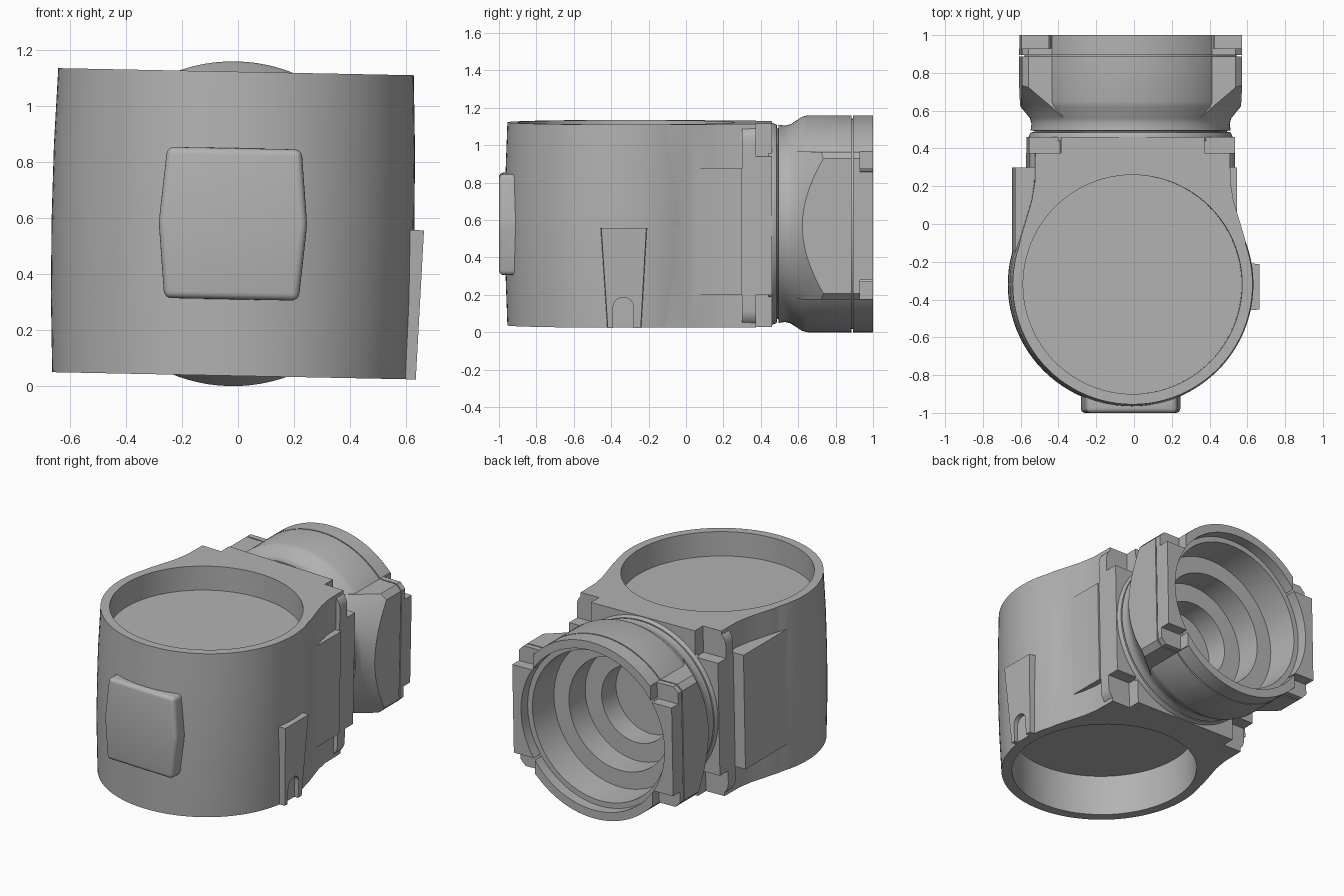
import bpy, bmesh, math
from mathutils import Matrix, Vector

if "Cube" in bpy.data.objects:
    bpy.data.objects.remove(bpy.data.objects["Cube"], do_unlink=True)

grey = bpy.data.materials.new("plain grey")
grey.use_nodes = True
colour = (0.45, 0.45, 0.45, 1)
grey.diffuse_color = colour
grey.node_tree.nodes["Principled BSDF"].inputs["Base Color"].default_value = colour


def finish(name, bm):
    bmesh.ops.recalc_face_normals(bm, faces=bm.faces)
    mesh = bpy.data.meshes.new(name)
    bm.to_mesh(mesh)
    bm.free()
    mesh.materials.append(grey)
    ob = bpy.data.objects.new(name, mesh)
    bpy.context.collection.objects.link(ob)
    return ob


def lathe(name, profile, axis, offset=0, closed=False, steps=96):
    """Turn (position along axis, radius) points about the z or y axis."""
    bm = bmesh.new()
    vs = [bm.verts.new((r, 0, t) if axis == "z" else (r, t, 0)) for t, r in profile]
    es = [bm.edges.new(p) for p in zip(vs, vs[1:])]
    if closed:
        es.append(bm.edges.new((vs[-1], vs[0])))
    bmesh.ops.spin(bm, geom=vs + es, cent=(0, 0, 0), angle=math.tau, steps=steps,
                   axis=(0, 0, 1) if axis == "z" else (0, 1, 0))
    bmesh.ops.remove_doubles(bm, verts=bm.verts, dist=1e-4)
    bmesh.ops.translate(bm, verts=bm.verts, vec=(0, offset, 0))
    return finish(name, bm)


def prism(name, outline, lo, hi, axis, bevel=0, along=False, segments=4):
    """Extrude an outline; bevel all edges, or only those along the axis."""
    place = {"x": lambda a, b, t: (t, a, b), "y": lambda a, b, t: (a, t, b),
             "z": lambda a, b, t: (a, b, t)}[axis]
    bm = bmesh.new()
    base = bm.faces.new([bm.verts.new(place(a, b, lo)) for a, b in outline])
    ext = bmesh.ops.extrude_face_region(bm, geom=[base])["geom"]
    shift = Vector(place(0, 0, hi - lo))
    bmesh.ops.translate(bm, vec=shift, verts=[v for v in ext if isinstance(v, bmesh.types.BMVert)])
    bmesh.ops.recalc_face_normals(bm, faces=bm.faces)
    if bevel:
        d = shift.normalized()
        edges = [e for e in bm.edges if not along or
                 abs((e.verts[0].co - e.verts[1].co).normalized().dot(d)) > 0.99]
        bmesh.ops.bevel(bm, geom=edges, offset=bevel, segments=segments, profile=0.5,
                        affect="EDGES", clamp_overlap=True)
    return finish(name, bm)


def rect(a0, a1, b0, b1):
    return [(a0, b0), (a1, b0), (a1, b1), (a0, b1)]


def combine(target, other, operation, keep=False):
    mod = target.modifiers.new("combine", "BOOLEAN")
    mod.operation, mod.object, mod.solver = operation, other, "EXACT"
    bpy.context.view_layer.objects.active = target
    bpy.ops.object.modifier_apply(modifier=mod.name)
    if not keep:
        bpy.data.objects.remove(other, do_unlink=True)


def cut_corners(target, x, z, y0, y1):
    for sx in (-1, 1):
        for sz in (-1, 1):
            a, b = sorted((sx * x, sx)), sorted((sz * z, sz))
            combine(target, prism("corner_cutter", rect(*a, *b), y0, y1, "y"), "DIFFERENCE")


H, DRUM_Y = 0.543, -0.32

# Drum with a slight barrel bulge
body = lathe("drum_body", [(-H, 0), (-H, .635), (-.27, .645), (0, .648), (.27, .645),
                           (H, .635), (H, 0)], "z", DRUM_Y)

# Neck flaring into the drum
side = [(.61, -.18), (.595, -.08), (.565, .02), (.535, .12), (.518, .22), (.515, .4)]
neck = prism("neck", side + [(-x, y) for x, y in reversed(side)], -H, H, "z")
combine(body, neck, "UNION")

# Square flange with rounded corners
flange = prism("flange", rect(-.545, .545, -H, H), .3, .46, "y", .09, True, 6)
combine(body, flange, "UNION")

# Side pads: the right-hand one stands prouder
combine(body, prism("side_pad", rect(-.2, .3, -.37, .38), -.62, -.4, "x"), "UNION")
combine(body, prism("side_swell", rect(-.1, .3, -.37, .31), .4, .556, "x"), "UNION")

# Front pad with gently bowed sides
pad = prism("front_pad", [(-.24, -.27), (.24, -.27), (.265, 0), (.24, .27), (-.24, .27), (-.265, 0)],
            -1, -.88, "y", .025)
combine(body, pad, "UNION")

# Tapered side tab with an arched slot
tab = prism("side_tab", [(-.43, -H), (-.23, -H), (-.2, -.01), (-.465, -.01)], .5, .68, "x")
for v in tab.data.vertices:
    if v.co.x > .6:
        v.co.x = .683 + .035 * v.co.z
        v.co.y += .012 if v.co.y < -.33 else -.012
combine(body, tab, "UNION")
arch = [(-.335 + .055 * math.cos(a), -.435 + .055 * math.sin(a))
        for a in (math.pi * i / 12 for i in range(13))]
combine(body, prism("slot_cutter", arch + [(-.39, -.7), (-.28, -.7)], .638, .8, "x"), "DIFFERENCE")

# Recesses in the drum's top and bottom
for lo, hi, r in ((H - .16, 1, .58), (-1, .27 - H, .57)):
    combine(body, lathe("recess_cutter", [(lo, 0), (lo, r), (hi, r), (hi, 0)], "z", DRUM_Y), "DIFFERENCE")
cut_corners(body, .38, .37, .375, .6)

# Rear socket: collar, waist and round barrel
socket = lathe("rear_socket", [(.44, 0), (.44, .54), (.462, .54), (.485, .53), (.487, .51),
                               (.493, .51), (.495, .53), (.53, .525), (.56, .533), (.62, .572),
                               (.65, .58), (1, .58), (1, 0)], "y")

# Flat-sided lugs, trimmed to a cone at the front
lugs = prism("socket_lugs", rect(-.583, .583, -.395, .395), .55, 1, "y", .035, True, 1)
cone = lathe("lug_trim", [(.5, 0), (.5, .48), (.56, .533), (.63, .59), (.75, .7), (1.1, .7), (1.1, 0)], "y")
combine(lugs, cone, "INTERSECT")
combine(socket, lugs, "UNION")

# Groove round the barrel and notched rear corners
groove = lathe("groove_cutter", [(.886, .562), (.894, .562), (.894, .9), (.886, .9)], "y", closed=True)
combine(socket, groove, "DIFFERENCE")
cut_corners(socket, .43, .29, .93, 1.2)

# Stepped bore
bore = lathe("bore_cutter", [(.4, 0), (.4, .25), (.55, .25), (.55, .37), (.72, .37), (.72, .48),
                             (.93, .49), (.93, .525), (1.1, .525), (1.1, 0)], "y")
combine(body, bore, "DIFFERENCE", keep=True)
combine(socket, bore, "DIFFERENCE")

# Set upright with a slight lean, and smooth the curved faces
place = Matrix.Translation((-.018, 0, .58)) @ Matrix.Rotation(.02, 4, "Y")
for ob in (body, socket):
    ob.data.transform(place)
    bpy.ops.object.select_all(action="DESELECT")
    ob.select_set(True)
    bpy.context.view_layer.objects.active = ob
    bpy.ops.object.shade_smooth_by_angle(angle=math.radians(30))
